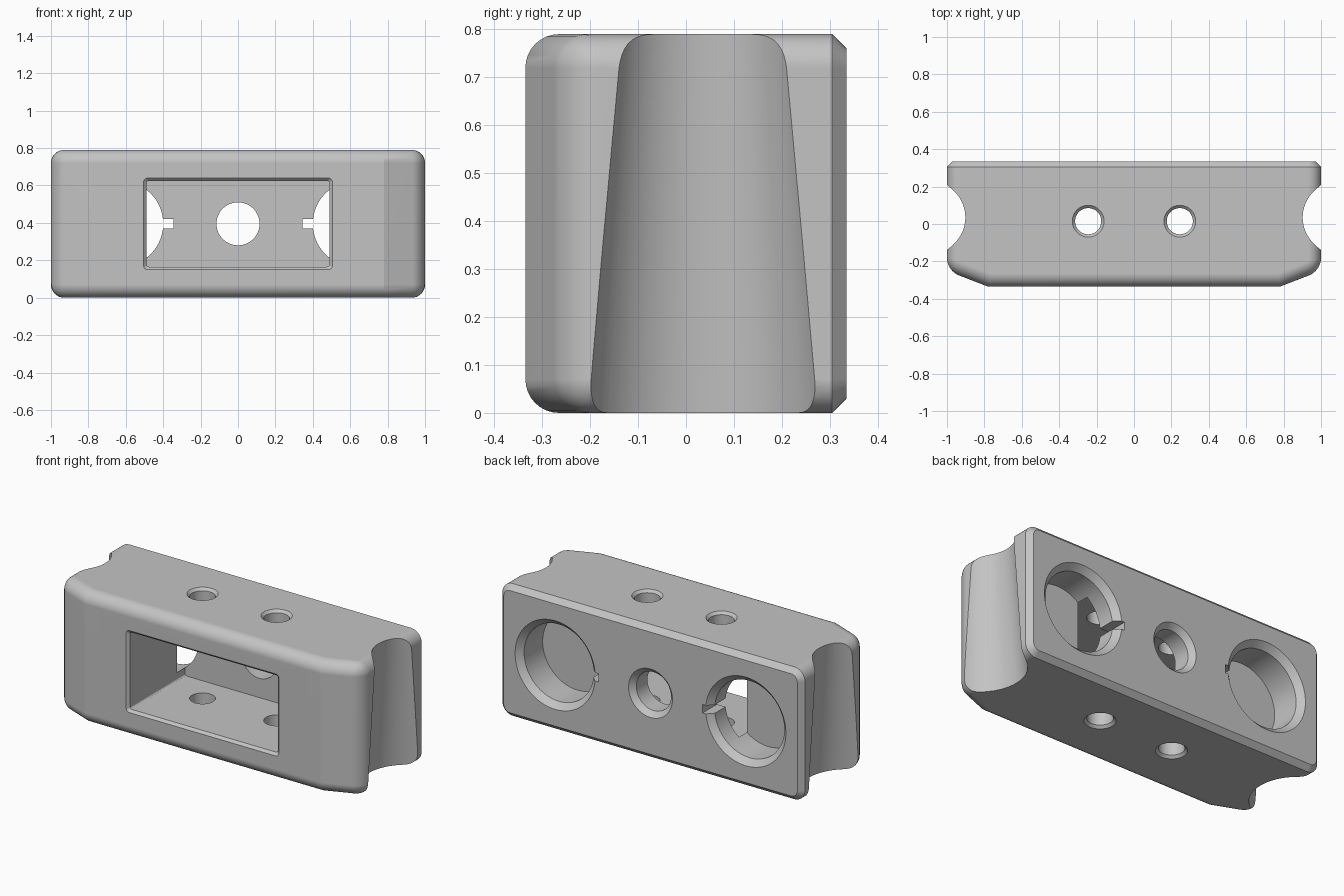
import bpy, bmesh, math

if "Cube" in bpy.data.objects:
    bpy.data.objects.remove(bpy.data.objects["Cube"])

H = 0.79          # block height
MID = 0.395       # height of the centre line
BACK = 0.335

grey = bpy.data.materials.new("neutral_grey")
grey.diffuse_color = (0.55, 0.55, 0.55, 1)
grey.use_nodes = True
grey.node_tree.nodes["Principled BSDF"].inputs["Base Color"].default_value = grey.diffuse_color


def make_object(name, bm):
    bmesh.ops.recalc_face_normals(bm, faces=bm.faces)
    mesh = bpy.data.meshes.new(name)
    bm.to_mesh(mesh)
    bm.free()
    mesh.materials.append(grey)
    ob = bpy.data.objects.new(name, mesh)
    bpy.context.collection.objects.link(ob)
    return ob


def loft(name, rings):
    """Closed solid skinned through equal-length rings of points."""
    bm = bmesh.new()
    loops = [[bm.verts.new(p) for p in ring] for ring in rings]
    n = len(loops[0])
    for a, b in zip(loops, loops[1:]):
        for i in range(n):
            j = (i + 1) % n
            bm.faces.new((a[i], a[j], b[j], b[i]))
    bm.faces.new(loops[0])
    bm.faces.new(loops[-1])
    return make_object(name, bm)


def lathe(name, axis, centre, profile, n=64):
    """Round cutter; profile is (radius, position along axis)."""
    rings = []
    for r, t in profile:
        ring = []
        for i in range(n):
            a = 2 * math.pi * (i + 0.5) / n
            u, v = centre[0] + r * math.cos(a), centre[1] + r * math.sin(a)
            ring.append((u, v, t) if axis == "z" else (u, t, v))
        rings.append(ring)
    return loft(name, rings)


def rounded_rect(hx, hz, y, r):
    pts = []
    for q, (sx, sz) in enumerate(((1, 1), (-1, 1), (-1, -1), (1, -1))):
        for k in range(4):
            a = math.pi / 2 * (q + k / 3)
            pts.append((sx * (hx - r) + r * math.cos(a), y,
                        MID + sz * (hz - r) + r * math.sin(a)))
    return pts


# Block: plan outline with angled front corners
plan = [(-1, BACK), (-1, -0.25), (-0.78, -BACK), (0.78, -BACK), (1, -0.25), (1, BACK)]
block = loft("block", [[(x, y, z) for x, y in plan] for z in (0, H)])
bm = bmesh.new()
bm.from_mesh(block.data)


def is_back(e):
    return all(v.co.y > BACK - 1e-4 for v in e.verts)


def is_front_fold(e):
    return all(abs(abs(v.co.x) - 0.78) < 1e-4 for v in e.verts) and \
        abs(e.verts[0].co.x - e.verts[1].co.x) < 1e-4


# Rounded front and side edges, then a plain chamfer round the back face
bmesh.ops.bevel(bm, geom=[e for e in bm.edges if not is_back(e) and not is_front_fold(e)],
                offset=0.07, segments=8, profile=0.5, affect="EDGES")
bmesh.ops.bevel(bm, geom=[e for e in bm.edges if is_back(e)],
                offset=0.03, segments=1, affect="EDGES")
bmesh.ops.recalc_face_normals(bm, faces=bm.faces)
bm.to_mesh(block.data)
bm.free()

# Front pocket with a small chamfered lip
cutters = [loft("pocket_cutter", [
    rounded_rect(0.525, 0.265, -BACK - 0.02, 0.03),
    rounded_rect(0.49, 0.23, -BACK + 0.015, 0.015),
    rounded_rect(0.49, 0.23, 0.2, 0.015)])]

# Centre hole through the back wall
cutters.append(lathe("centre_hole_cutter", "y", (0, MID),
                     [(0.115, 0.1), (0.115, BACK - 0.03), (0.165, BACK + 0.02)]))

for s in (-1, 1):
    # Large blind holes in the back
    cutters.append(lathe("round_recess_cutter", "y", (s * 0.63, MID),
                         [(0.23, 0.125), (0.23, BACK - 0.035), (0.285, BACK + 0.02)]))
    # Key slots beside the large holes
    x0, x1 = s * 0.345, s * 0.45
    cutters.append(loft("key_slot_cutter", [
        [(x0, y, MID - 0.025), (x1, y, MID - 0.025), (x1, y, MID + 0.025), (x0, y, MID + 0.025)]
        for y in (0.15, 0.4)]))
    # Vertical screw holes, chamfered at both ends
    cutters.append(lathe("screw_hole_cutter", "z", (s * 0.245, 0.015),
                         [(0.105, -0.02), (0.07, 0.015), (0.07, H - 0.015), (0.105, H + 0.02)], 48))
    # Tapered side grooves
    cutters.append(lathe("side_groove_cutter", "z", (s * 1.095, 0.035),
                         [(0.262, -0.05), (0.189, H + 0.05)], 96))

bpy.context.view_layer.objects.active = block
for c in cutters:
    c.hide_render = True
    mod = block.modifiers.new("cut", "BOOLEAN")
    mod.operation = "DIFFERENCE"
    mod.solver = "EXACT"
    mod.object = c
    bpy.ops.object.modifier_apply(modifier=mod.name)
    bpy.data.objects.remove(c, do_unlink=True)

# Smooth curves, crisp edges
bpy.ops.object.select_all(action="DESELECT")
block.select_set(True)
bpy.ops.object.shade_smooth_by_angle(angle=math.radians(19))
weighted = block.modifiers.new("weighted_normals", "WEIGHTED_NORMAL")
weighted.keep_sharp = True
